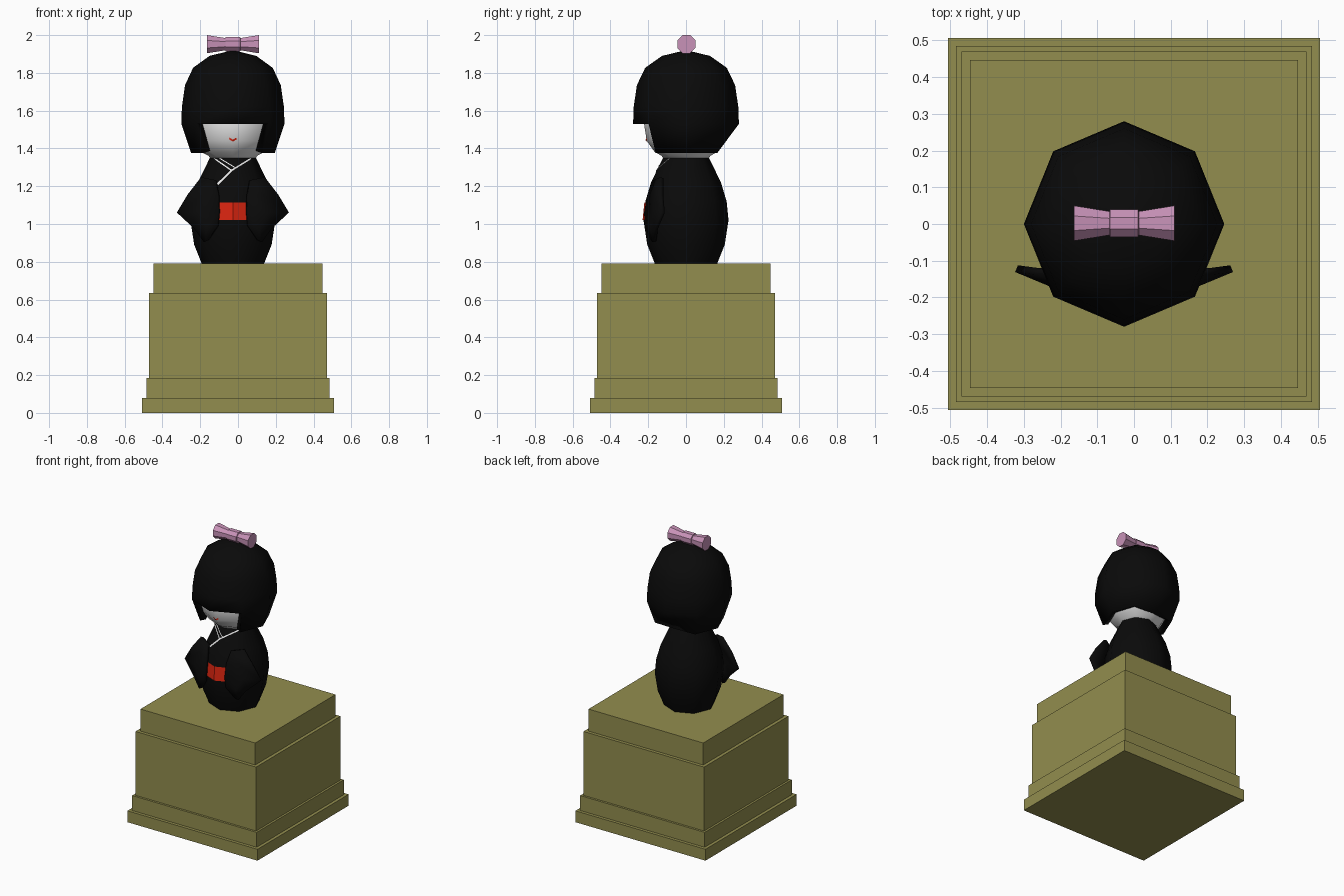
import bpy, bmesh, math
from mathutils import Vector

if "Cube" in bpy.data.objects:
    bpy.data.objects.remove(bpy.data.objects["Cube"], do_unlink=True)

CX = -0.027  # doll axis


def material(name, rgb):
    m = bpy.data.materials.new(name)
    m.use_nodes = True
    m.diffuse_color = (*rgb, 1)
    m.node_tree.nodes["Principled BSDF"].inputs["Base Color"].default_value = (*rgb, 1)
    return m


OLIVE = material("olive", (0.29, 0.27, 0.077))
BLACK = material("black", (0.003, 0.003, 0.003))
WHITE = material("white", (0.8, 0.8, 0.8))
RED = material("red", (0.7, 0.018, 0.005))
PINK = material("pink", (0.58, 0.29, 0.48))


def finish(bm, name, mat, smooth=False, recalc=True):
    if recalc:
        bmesh.ops.recalc_face_normals(bm, faces=bm.faces)
    me = bpy.data.meshes.new(name)
    bm.to_mesh(me)
    bm.free()
    me.materials.append(mat)
    ob = bpy.data.objects.new(name, me)
    bpy.context.collection.objects.link(ob)
    if smooth:
        bpy.ops.object.select_all(action="DESELECT")
        bpy.context.view_layer.objects.active = ob
        ob.select_set(True)
        bpy.ops.object.shade_smooth_by_angle(angle=math.radians(60))
    return ob


def lathe(profile, turn=0.0, caps=(True, True)):
    """Eight-sided solid around z from (radius, height) pairs."""
    bm = bmesh.new()
    rings = []
    for r, z in profile:
        angles = [turn + k * math.pi / 4 for k in range(8)]
        rings.append([bm.verts.new((r * math.cos(a), r * math.sin(a), z)) for a in angles])
    for a, b in zip(rings, rings[1:]):
        for k in range(8):
            j = (k + 1) % 8
            bm.faces.new((a[k], a[j], b[j], b[k]))
    if caps[0]:
        bm.faces.new(rings[0])
    if caps[1]:
        bm.faces.new(rings[-1])
    return bm


def front_y(profile, x, z):
    """Depth of the front octagon faces of a lathe at x, z."""
    for (r0, z0), (r1, z1) in zip(profile, profile[1:]):
        if z <= z1:
            break
    t = min(1, max(0, (z - z0) / (z1 - z0)))
    return -(r0 + t * (r1 - r0)) + 0.414 * abs(x)


def plate(name, corners, profile, mat, lift=0.005, n=8):
    """Four-cornered decal draped over the front of a lathe."""
    a, b, c, d = [Vector(p) for p in corners]
    bm = bmesh.new()
    grid = []
    for i in range(n + 1):
        lo, hi = a.lerp(b, i / n), d.lerp(c, i / n)
        row = [lo.lerp(hi, j / n) for j in range(n + 1)]
        grid.append([bm.verts.new((CX + p.x, front_y(profile, p.x, p.y) - lift, p.y)) for p in row])
    for i in range(n):
        for j in range(n):
            bm.faces.new((grid[i][j], grid[i + 1][j], grid[i + 1][j + 1], grid[i][j + 1]))
    return finish(bm, name, mat, recalc=False)


def strip(name, p, q, width, profile, mat):
    p, q = Vector(p), Vector(q)
    side = (q - p).orthogonal().normalized() * width / 2
    if side.y < 0:
        side = -side
    if p.x > q.x:
        p, q = q, p
    return plate(name, (p - side, q - side, q + side, p + side), profile, mat)


# Pedestal tiers
for name, half, z0, z1 in (("base_plinth", 0.507, 0, 0.08), ("base_step", 0.485, 0.08, 0.185),
                           ("pedestal_block", 0.47, 0.185, 0.635), ("pedestal_top", 0.447, 0.635, 0.79)):
    bm = bmesh.new()
    bmesh.ops.create_cube(bm, size=1)
    bmesh.ops.scale(bm, vec=(2 * half, 2 * half, z1 - z0), verts=bm.verts)
    bmesh.ops.translate(bm, vec=(0, 0, (z0 + z1) / 2), verts=bm.verts)
    finish(bm, name, OLIVE)

# Robe body
BODY = [(0.165, 0.79), (0.205, 0.89), (0.225, 1.02), (0.215, 1.12), (0.185, 1.22), (0.122, 1.35)]
finish(lathe(BODY), "robe_body", BLACK, True).location.x = CX

# Head and neck
HEAD = [(0.122, 1.35), (0.13, 1.362), (0.165, 1.38), (0.208, 1.44), (0.222, 1.53), (0.2, 1.66), (0.12, 1.78)]
finish(lathe(HEAD), "head", WHITE, True).location.x = CX

# Bobbed hair: shell with the face opening removed below the fringe
HAIR = [(0.227, 1.375), (0.28, 1.53), (0.277, 1.62), (0.26, 1.735), (0.216, 1.827), (0.127, 1.89), (0.01, 1.918)]
bm = lathe(HAIR, caps=(False, True))
opening = []
for f in bm.faces:
    c = f.calc_center_median()
    if c.z < 1.5 and c.y < -abs(c.x):
        opening.append(f)
bmesh.ops.delete(bm, geom=opening, context="FACES")
for v in bm.verts:
    if v.co.z < 1.4 and v.co.y > 0.2:
        v.co.y = 0.165
    v.co.x *= 0.975
hair = finish(bm, "hair", BLACK, True)
hair.location.x = CX
shell = hair.modifiers.new("thickness", "SOLIDIFY")
shell.thickness = 0.04
shell.offset = -1

# Hair bow
BOW = [(0.052, -0.137), (0.035, -0.04), (0.041, -0.038), (0.041, 0.038), (0.035, 0.04), (0.052, 0.137)]
bow = finish(lathe(BOW, math.pi / 8), "hair_bow", PINK)
bow.rotation_euler.y = math.pi / 2
bow.location = (CX, 0.002, 1.952)

# Sleeves: (inner, outer) edge points, top to bottom
SLEEVE = [((0.09, 1.23), (0.165, 1.245)), ((0.075, 1.15), (0.235, 1.155)), ((0.073, 1.06), (0.293, 1.06)),
          ((0.08, 0.99), (0.2, 0.975)), ((0.13, 0.915), (0.15, 0.905))]
for name, s in (("left_sleeve", 1), ("right_sleeve", -1)):
    bm = bmesh.new()
    rows = []
    for (xi, zi), (xo, zo) in SLEEVE:
        row = []
        for t in (0, 0.5, 1):
            x, z = xi + t * (xo - xi), zi + t * (zo - zi)
            row.append(bm.verts.new((CX + s * x, front_y(BODY, x, z) - 0.022, z)))
        rows.append(row)
    for a, b in zip(rows, rows[1:]):
        for k in range(2):
            bm.faces.new((a[k], a[k + 1], b[k + 1], b[k]))
    sleeve = finish(bm, name, BLACK, True)
    solid = sleeve.modifiers.new("thickness", "SOLIDIFY")
    solid.thickness = 0.02
    solid.offset = 0

# Sash
plate("sash", ((-0.08, 1.02), (0.08, 1.02), (0.08, 1.115), (-0.08, 1.115)), BODY, RED)

# Crossed collar trim
strip("collar_trim_upper", (0.097, 1.348), (-0.005, 1.285), 0.008, BODY, WHITE)
strip("collar_trim_lower", (-0.003, 1.287), (-0.082, 1.21), 0.01, BODY, WHITE)
strip("collar_trim_cross", (-0.1, 1.348), (-0.008, 1.284), 0.007, BODY, WHITE)
strip("collar_inner_trim", (-0.07, 1.348), (0.015, 1.297), 0.005, BODY, WHITE)

# Mouth
for name, s in (("mouth_left", 1), ("mouth_right", -1)):
    strip(name, (0, 1.441), (s * 0.019, 1.453), 0.009, HEAD, RED)
